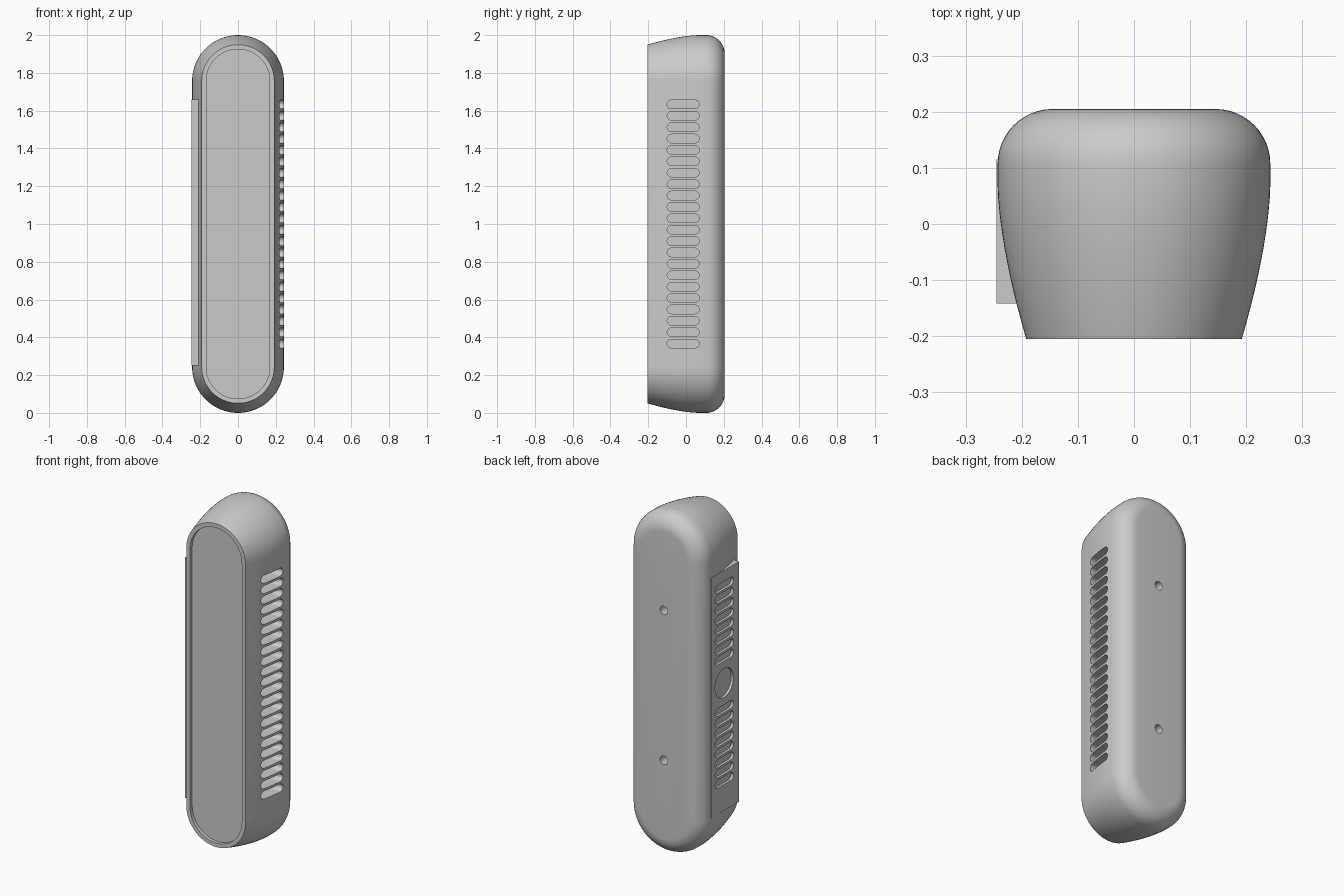
import bpy, bmesh, math

cube = bpy.data.objects.get("Cube")
if cube:
    bpy.data.objects.remove(cube, do_unlink=True)

grey = bpy.data.materials.new("light_grey")
grey.use_nodes = True
grey.diffuse_color = (0.6, 0.6, 0.6, 1)
grey.node_tree.nodes["Principled BSDF"].inputs["Base Color"].default_value = (0.6, 0.6, 0.6, 1)


def finish(name, bm):
    bmesh.ops.recalc_face_normals(bm, faces=bm.faces[:])
    mesh = bpy.data.meshes.new(name)
    bm.to_mesh(mesh)
    bm.free()
    mesh.materials.append(grey)
    ob = bpy.data.objects.new(name, mesh)
    bpy.context.collection.objects.link(ob)
    return ob


def stadium(radius, straight, n):
    """Outline of a pill: straight half-length along the second axis."""
    pts = []
    for side in (1, -1):
        for i in range(n + 1):
            a = math.pi * i / n
            pts.append((side * radius * math.cos(a), side * (straight + radius * math.sin(a))))
    return pts


def loft(bm, rings):
    """Skin a list of equal rings and cap both ends."""
    loops = [[bm.verts.new(p) for p in ring] for ring in rings]
    for a, b in zip(loops, loops[1:]):
        for i in range(len(a)):
            j = (i + 1) % len(a)
            bm.faces.new((a[i], a[j], b[j], b[i]))
    bm.faces.new(loops[0])
    bm.faces.new(loops[-1])


def pill_side(bm, y, z, x0, x1, radius, straight):
    """Pill-shaped prism running along x, lying lengthwise along y."""
    loft(bm, [[(x, y + v, z + u) for u, v in stadium(radius, straight, 10)] for x in (x0, x1)])


def disc(bm, centre, axis, radius, a0, a1):
    ring = [(radius * math.cos(math.tau * i / 48), radius * math.sin(math.tau * i / 48)) for i in range(48)]
    if axis == "x":
        loft(bm, [[(a, centre[1] + u, centre[2] + v) for u, v in ring] for a in (a0, a1)])
    else:
        loft(bm, [[(centre[0] + u, a, centre[2] + v) for u, v in ring] for a in (a0, a1)])


def select_only(ob):
    bpy.ops.object.select_all(action="DESELECT")
    ob.select_set(True)
    bpy.context.view_layer.objects.active = ob


def cut(ob, cutter):
    cutter.hide_render = True
    mod = ob.modifiers.new("cut", "BOOLEAN")
    mod.operation = "DIFFERENCE"
    mod.solver = "EXACT"
    mod.object = cutter
    select_only(ob)
    bpy.ops.object.modifier_apply(modifier=mod.name)
    bpy.data.objects.remove(cutter, do_unlink=True)


# Housing: pill outline swept through a side profile, with recessed front panel
FRONT, BACK, WIDE, PITCH = -0.205, 0.205, 0.243, 0.0603
profile = [(0.168, FRONT + 0.02), (0.168, FRONT)]
for i in range(13):
    t = 1 - i / 12
    profile.append((WIDE - 0.051 * t ** 1.6, 0.07 + (FRONT - 0.07) * t))
for i in range(13):
    a = math.pi / 2 * i / 12
    profile.append((WIDE - 0.098 * (1 - math.cos(a)), 0.107 + 0.098 * math.sin(a)))
bm = bmesh.new()
loft(bm, [[(u, y, 1 + v) for u, v in stadium(r, 0.757, 40)] for r, y in profile])
housing = finish("housing", bm)

# Deep vent slots on the left flank
bm = bmesh.new()
for i in range(22):
    pill_side(bm, -0.015, 1 + (i - 10.5) * PITCH, 0.13, 0.3, 0.023, 0.062)
cut(housing, finish("vent_cutter", bm))

# Two screw holes in the back
bm = bmesh.new()
for side in (1, -1):
    disc(bm, (0, 0, 1 + side * 0.44), "y", 0.025, 0.15, 0.25)
cut(housing, finish("screw_hole_cutter", bm))


# Shallow slots and round button recess on the right flank
def recess_cutter(depth_x):
    bm = bmesh.new()
    for side in (1, -1):
        for i in range(8):
            pill_side(bm, -0.005, 1 + side * (i + 2.5) * PITCH, -0.3, depth_x, 0.023, 0.062)
    disc(bm, (0, -0.005, 1), "x", 0.085, -0.3, depth_x)
    return finish("recess_cutter", bm)


# Flat side plate
bm = bmesh.new()
loft(bm, [[(x, y, z) for y, z in ((-0.142, 0.25), (0.115, 0.25), (0.115, 1.66), (-0.142, 1.66))]
          for x in (-0.245, -0.2)])
plate = finish("side_plate", bm)
cut(plate, recess_cutter(-0.23))
cut(housing, recess_cutter(-0.2295))

for ob in (housing, plate):
    select_only(ob)
    bpy.ops.object.shade_smooth_by_angle(angle=math.radians(30))
